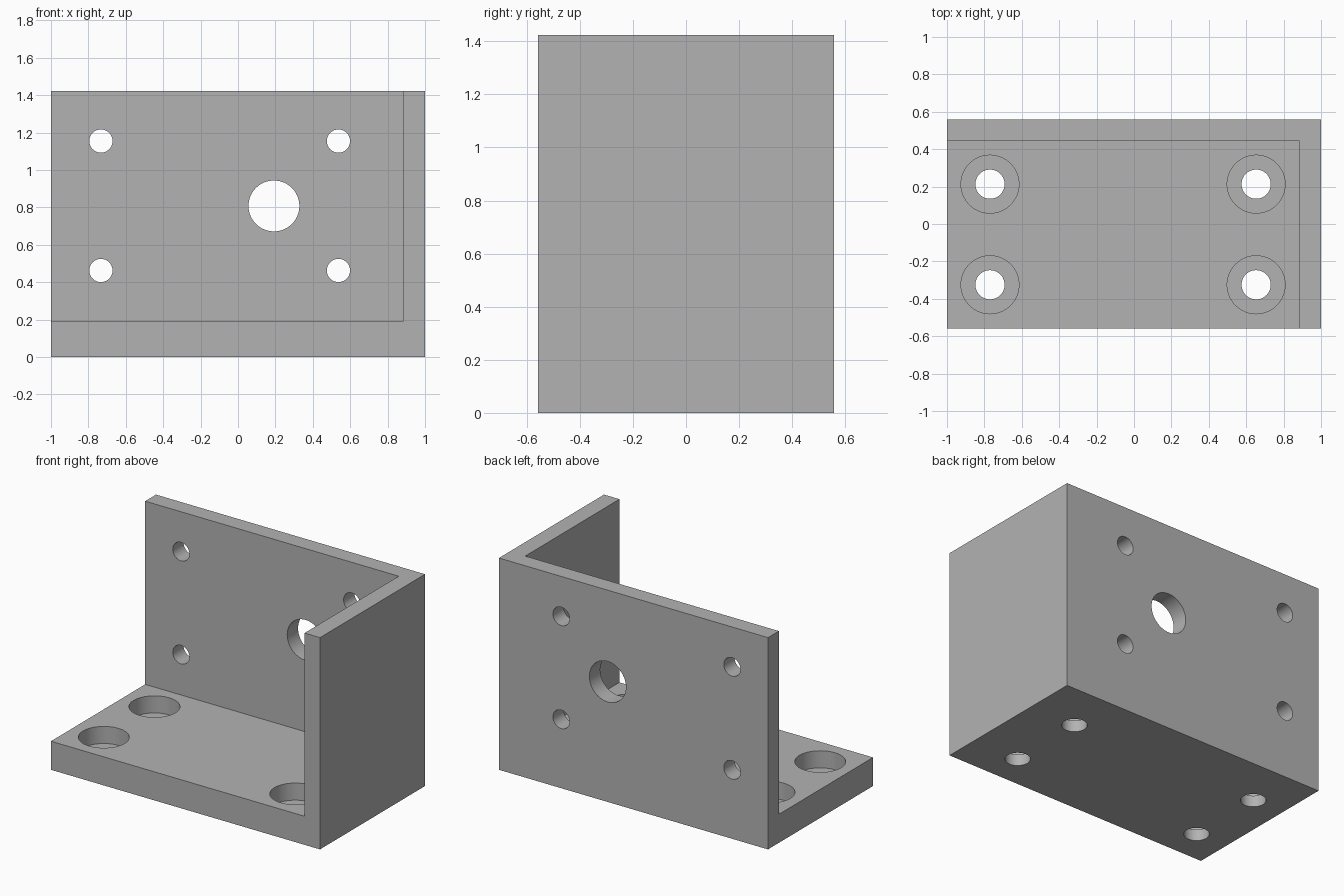
import bpy
from math import pi

cube = bpy.data.objects.get("Cube")
if cube:
    bpy.data.objects.remove(cube, do_unlink=True)

# Overall size and plate thicknesses
W, D, H = 2.0, 1.115, 1.423
WALL, BASE = 0.115, 0.192
BORE_DEPTH = 0.115

grey = bpy.data.materials.new("plain grey")
grey.use_nodes = True
grey.diffuse_color = (0.45, 0.45, 0.45, 1)
grey.node_tree.nodes["Principled BSDF"].inputs["Base Color"].default_value = (0.45, 0.45, 0.45, 1)


def box(name, low, high):
    centre = [(a + b) / 2 for a, b in zip(low, high)]
    bpy.ops.mesh.primitive_cube_add(size=1, location=centre)
    ob = bpy.context.object
    ob.name = name
    ob.scale = [b - a for a, b in zip(low, high)]
    bpy.ops.object.transform_apply(location=True, rotation=False, scale=True)
    ob.data.materials.append(grey)
    return ob


def rod(name, radius, length, centre, tilt=0):
    bpy.ops.mesh.primitive_cylinder_add(vertices=64, radius=radius, depth=length,
                                        location=centre, rotation=(tilt, 0, 0))
    ob = bpy.context.object
    ob.name = name
    ob.data.materials.append(grey)
    return ob


def cut(target, cutter):
    cutter.hide_render = True
    mod = target.modifiers.new(cutter.name, 'BOOLEAN')
    mod.operation = 'DIFFERENCE'
    mod.solver = 'EXACT'
    mod.object = cutter
    bpy.context.view_layer.objects.active = target
    bpy.ops.object.modifier_apply(modifier=mod.name)
    bpy.data.objects.remove(cutter, do_unlink=True)


# Corner bracket: solid block with its inner volume removed
bracket = box("corner_bracket", (-W / 2, -D / 2, 0), (W / 2, D / 2, H))
cut(bracket, box("inner_space", (-W, -D, BASE), (W / 2 - WALL, D / 2 - WALL, H * 2)))

# Counterbored screw holes in the base
for x in (-0.77, 0.653):
    for y in (-0.325, 0.213):
        cut(bracket, rod("counterbore", 0.155, 2 * BORE_DEPTH, (x, y, BASE)))
        cut(bracket, rod("base_hole", 0.078, 1, (x, y, 0)))

# Mounting holes and shaft hole in the back wall
for x in (-0.733, 0.537):
    for z in (0.463, 1.155):
        cut(bracket, rod("mounting_hole", 0.062, 0.5, (x, D / 2, z), pi / 2))
cut(bracket, rod("shaft_hole", 0.136, 0.5, (0.192, D / 2, 0.808), pi / 2))

# Smooth hole walls, crisp edges
bpy.ops.object.select_all(action='DESELECT')
bracket.select_set(True)
bpy.context.view_layer.objects.active = bracket
bpy.ops.object.shade_smooth_by_angle(angle=pi / 6)
